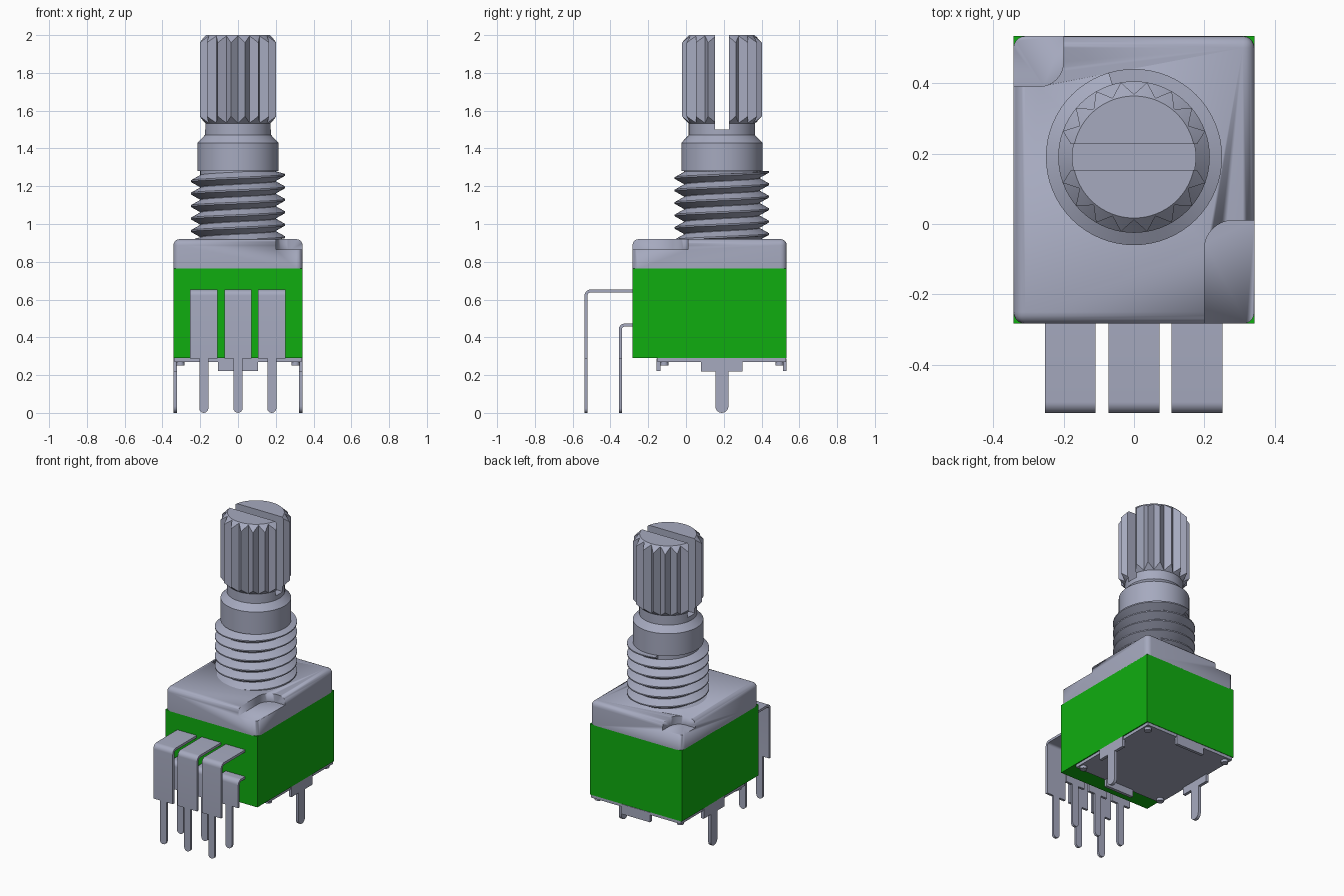
import bpy, bmesh, math
from mathutils import Vector

cube = bpy.data.objects.get("Cube")
if cube:
    bpy.data.objects.remove(cube, do_unlink=True)


def material(name, rgb):
    m = bpy.data.materials.new(name)
    m.use_nodes = True
    m.diffuse_color = (*rgb, 1)
    m.node_tree.nodes["Principled BSDF"].inputs["Base Color"].default_value = (*rgb, 1)
    return m


GREY = material("blue grey metal", (0.38, 0.40, 0.52))
GREEN = material("green plastic", (0.005, 0.42, 0.005))
CY = 0.19                       # shaft axis position in y
HX, Y0, Y1 = 0.342, -0.283, 0.533   # housing extents


def finish(name, bm, mat=GREY, smooth=True):
    bmesh.ops.recalc_face_normals(bm, faces=bm.faces)
    me = bpy.data.meshes.new(name)
    bm.to_mesh(me)
    bm.free()
    me.materials.append(mat)
    ob = bpy.data.objects.new(name, me)
    bpy.context.collection.objects.link(ob)
    if smooth:
        activate(ob)
        bpy.ops.object.shade_smooth_by_angle(angle=math.radians(30))
    return ob


def activate(ob):
    bpy.ops.object.select_all(action='DESELECT')
    ob.select_set(True)
    bpy.context.view_layer.objects.active = ob


def prism(name, pts, axis, lo, hi, mat=GREY):
    """Extrude a 2D outline along an axis (remaining axes in x, y, z order)."""
    place = {'x': lambda a, b, d: (d, a, b),
             'y': lambda a, b, d: (a, d, b),
             'z': lambda a, b, d: (a, b, d)}[axis]
    bm = bmesh.new()
    rings = [[bm.verts.new(place(a, b, d)) for a, b in pts] for d in (lo, hi)]
    n = len(pts)
    bm.faces.new(rings[0])
    bm.faces.new(rings[1])
    for i in range(n):
        j = (i + 1) % n
        bm.faces.new((rings[0][i], rings[0][j], rings[1][j], rings[1][i]))
    return finish(name, bm, mat)


def box(name, x, y, z, mat=GREY):
    return prism(name, [(x[0], y[0]), (x[1], y[0]), (x[1], y[1]), (x[0], y[1])],
                 'z', z[0], z[1], mat)


def arc(cx, cy, r, a0, a1, n=8):
    return [(cx + r * math.cos(math.radians(a0 + (a1 - a0) * i / n)),
             cy + r * math.sin(math.radians(a0 + (a1 - a0) * i / n))) for i in range(n + 1)]


def lathe(name, profile, n=72):
    """Closed solid of revolution about the shaft axis from (r, z) points."""
    bm = bmesh.new()
    rings = [[bm.verts.new((r * math.cos(2 * math.pi * i / n),
                            CY + r * math.sin(2 * math.pi * i / n), z)) for i in range(n)]
             for r, z in profile]
    bm.faces.new(rings[0])
    bm.faces.new(rings[-1])
    for a, b in zip(rings, rings[1:]):
        for i in range(n):
            j = (i + 1) % n
            bm.faces.new((a[i], a[j], b[j], b[i]))
    return finish(name, bm)


def boolean(ob, tool, op, keep=False):
    m = ob.modifiers.new("cut", 'BOOLEAN')
    m.operation, m.solver, m.object = op, 'EXACT', tool
    activate(ob)
    bpy.ops.object.modifier_move_to_index(modifier="cut", index=0)
    bpy.ops.object.modifier_apply(modifier="cut")
    if not keep:
        bpy.data.objects.remove(tool, do_unlink=True)


# Housing block
box("housing", (-HX, HX), (Y0, Y1), (0.29, 0.765), GREEN)

# Metal cap: rounded sides and top rim, two corner recesses
bm = bmesh.new()
bmesh.ops.create_cube(bm, size=1)
for v in bm.verts:
    v.co = Vector((v.co.x * 2 * HX, v.co.y * (Y1 - Y0) + (Y0 + Y1) / 2,
                   0.92 if v.co.z > 0 else 0.762))
edges = [e for e in bm.edges if max(v.co.z for v in e.verts) > 0.9]
bmesh.ops.bevel(bm, geom=edges, offset=0.033, segments=5, profile=0.5, affect='EDGES')
cap = finish("metal_cap", bm)
front_recess = [(0.4, -0.4), (0.4, 0.01)] + arc(0.28, -0.07, 0.08, 90, 180) + [(0.2, -0.4)]
back_recess = [(-0.4, 0.6), (-0.4, 0.39)] + arc(-0.27, 0.46, 0.07, -90, 0) + [(-0.2, 0.6)]
for outline in (front_recess, back_recess):
    boolean(cap, prism("recess_cutter", outline, 'z', 0.865, 1.0), 'DIFFERENCE')

# Bushing: threaded core, plain collar and chamfer
lathe("bushing", [(0.2, 0.9), (0.2, 1.28), (0.215, 1.28), (0.215, 1.43), (0.176, 1.47)])

# Helical thread, trimmed to the bushing length
PITCH, STEPS, TURNS = 0.066, 64, 6.3
bm = bmesh.new()
rows = []
for i in range(int(TURNS * STEPS) + 1):
    t = 2 * math.pi * i / STEPS
    mid = 1.26 - PITCH * 6 + PITCH * i / STEPS
    section = ((0.198, -0.5), (0.25, -0.06), (0.25, 0.06), (0.198, 0.5))
    rows.append([bm.verts.new((r * math.cos(t), CY + r * math.sin(t),
                               min(1.28, max(0.915, mid + k * PITCH)))) for r, k in section])
for a, b in zip(rows, rows[1:]):
    for k in range(4):
        bm.faces.new((a[k], a[(k + 1) % 4], b[(k + 1) % 4], b[k]))
bm.faces.new(rows[0])
bm.faces.new(rows[-1])
finish("bushing_thread", bm)

# Knurled shaft: 18-tooth star trimmed by a chamfered turning, then slotted
star = []
for i in range(36):
    r = 0.215 if i % 2 == 0 else 0.178
    a = math.radians(10 * i)
    star.append((r * math.cos(a), CY + r * math.sin(a)))
knurl = prism("knurled_shaft", star, 'z', 1.52, 2.1)
boolean(knurl, lathe("turning", [(0.173, 1.53), (0.222, 1.577), (0.222, 1.953), (0.173, 2.0)], 144),
        'INTERSECT')
neck = lathe("shaft_neck", [(0.176, 1.44), (0.176, 1.535)])
slot = box("slot_cutter", (-0.4, 0.4), (CY - 0.037, CY + 0.037), (1.5, 2.2))
boolean(knurl, slot, 'DIFFERENCE', keep=True)
boolean(neck, slot, 'DIFFERENCE')
for ob in (knurl, neck):
    activate(ob)
    bpy.ops.object.shade_smooth_by_angle(angle=math.radians(15))

# Terminals: two rows of three bent tabs with narrow round-ended legs
T = 0.016
for row, out, top in (("outer", -0.537, 0.653), ("inner", -0.356, 0.473)):
    c = (out + 0.032, top - 0.032)
    bend = ([(Y0 + 0.02, top)] + arc(*c, 0.032, 90, 180) + [(out, 0.288), (out + T, 0.288)]
            + arc(*c, 0.032 - T, 180, 90) + [(Y0 + 0.02, top - T)])
    for side, x in (("right", -0.181), ("middle", 0), ("left", 0.179)):
        prism(f"{row}_terminal_{side}", bend, 'x', x - 0.072, x + 0.072)
        leg = [(x + 0.024, 0.29), (x - 0.024, 0.29)] + arc(x, 0.024, 0.024, 180, 360)
        prism(f"{row}_leg_{side}", leg, 'y', out, out + T)

# Base plate with folded end tabs
box("base_plate", (-0.335, 0.335), (-0.15, 0.53), (0.27, 0.292))
for name, y in (("front", -0.155), ("back", 0.513)):
    box(f"base_tab_{name}", (-0.105, 0.105), (y, y + 0.02), (0.222, 0.288))

# Side mounting pins and corner pegs
pin = ([(CY + 0.11, 0.22), (CY + 0.11, 0.292), (CY - 0.11, 0.292), (CY - 0.11, 0.22),
        (CY - 0.035, 0.22)] + arc(CY, 0.035, 0.035, 180, 360) + [(CY + 0.035, 0.22)])
for name, s in (("left", 1), ("right", -1)):
    prism(f"mounting_pin_{name}", pin, 'x', s * 0.322, s * HX)
    for end, y in (("front", -0.115), ("back", 0.495)):
        prism(f"corner_peg_{end}_{name}", arc(s * 0.305, y, 0.022, 0, 345, 23), 'z', 0.252, 0.28)
